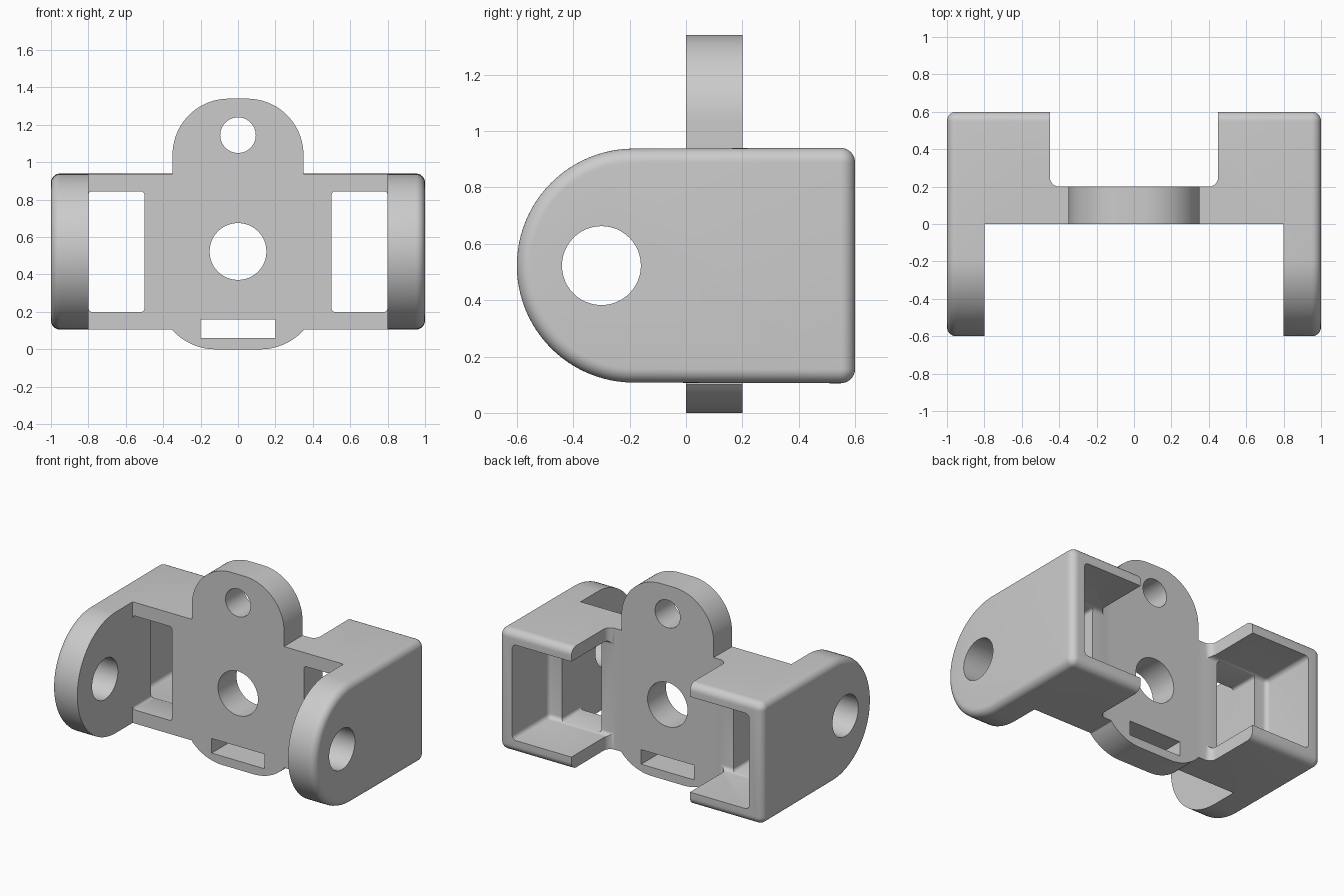
import bpy, bmesh
from math import pi, sin, cos
from mathutils import Matrix, Vector

cube = bpy.data.objects.get("Cube")
if cube:
    bpy.data.objects.remove(cube)

grey = bpy.data.materials.new("light_grey")
grey.use_nodes = True
colour = (0.6, 0.6, 0.6, 1)
grey.diffuse_color = colour
grey.node_tree.nodes["Principled BSDF"].inputs["Base Color"].default_value = colour


def make_object(name, bm):
    bmesh.ops.recalc_face_normals(bm, faces=bm.faces)
    mesh = bpy.data.meshes.new(name)
    bm.to_mesh(mesh)
    bm.free()
    mesh.materials.append(grey)
    obj = bpy.data.objects.new(name, mesh)
    bpy.context.collection.objects.link(obj)
    return obj


def arc(cx, cy, r, start, end, steps):
    return [(cx + r * cos(start + (end - start) * i / steps),
             cy + r * sin(start + (end - start) * i / steps)) for i in range(steps + 1)]


def round_rect(x0, x1, y0, y1, r, steps=6):
    return (arc(x1 - r, y1 - r, r, 0, pi / 2, steps) + arc(x0 + r, y1 - r, r, pi / 2, pi, steps)
            + arc(x0 + r, y0 + r, r, pi, 1.5 * pi, steps) + arc(x1 - r, y0 + r, r, 1.5 * pi, 2 * pi, steps))


def loft(name, rings):
    """Skin a list of equal-length rings of 3D points and cap both ends."""
    bm = bmesh.new()
    loops = [[bm.verts.new(p) for p in ring] for ring in rings]
    for a, b in zip(loops, loops[1:]):
        for i in range(len(a)):
            j = (i + 1) % len(a)
            bm.faces.new((a[i], a[j], b[j], b[i]))
    bm.faces.new(loops[0])
    bm.faces.new(loops[-1])
    return make_object(name, bm)


def prism_y(name, outline, y0, y1):
    return loft(name, [[(x, y, z) for x, z in outline] for y in (y0, y1)])


def combine(target, tool, operation="DIFFERENCE"):
    mod = target.modifiers.new(tool.name, "BOOLEAN")
    mod.operation = operation
    mod.solver = "EXACT"
    mod.object = tool
    bpy.context.view_layer.objects.active = target
    bpy.ops.object.modifier_apply(modifier=mod.name)
    bpy.data.objects.remove(tool)


def block(name, low, high, bevel=0):
    low, high = Vector(low), Vector(high)
    bm = bmesh.new()
    bmesh.ops.create_cube(bm, size=1, matrix=Matrix.Translation((low + high) / 2)
                          @ Matrix.Diagonal((high - low).to_4d()))
    if bevel:
        bmesh.ops.bevel(bm, geom=bm.edges[:], offset=bevel, segments=5, profile=0.5, affect="EDGES")
    return make_object(name, bm)


# Bracket body: side profile swept along x, with rounded outer rims
LOW, HIGH, FILLET = 0.105, 0.94, 0.05
MID = (LOW + HIGH) / 2


def side_profile(x, inset):
    big, small = 0.415 - inset, FILLET + 0.002 - inset
    back = 0.6 - FILLET - 0.002
    pts = (arc(back, HIGH - FILLET - 0.002, small, 0, pi / 2, 8)
           + arc(-0.185, MID, big, pi / 2, 1.5 * pi, 48)
           + arc(back, LOW + FILLET + 0.002, small, 1.5 * pi, 2 * pi, 8))
    return [(x, y, z) for y, z in pts]


steps = [i * pi / 16 for i in range(9)]
rim = [(1 - FILLET + FILLET * sin(a), FILLET * (1 - cos(a))) for a in steps]
body = loft("bracket_body", [side_profile(-x, d) for x, d in reversed(rim)]
            + [side_profile(x, d) for x, d in rim])

# Gap between the front arms, gap between the rear boxes, and the rear cavity
combine(body, block("arm_gap", (-0.8, -1, -1), (0.8, 0, 2)))
gap = [[(x, y, z) for x, y in round_rect(-0.45, 0.45, 0.2, 1, 0.05)] for z in (-1, 2)]
combine(body, loft("rear_gap", gap))
combine(body, block("rear_cavity", (-0.9, 0.2, 0.195), (0.9, 1, 0.85), 0.03))

# Centre plate with rounded lug above and shallow foot below
foot = [(x, z) for x, z in arc(0.12, 0.31, 0.31, 1.5 * pi, 1.5 * pi + 0.832, 12)]
lug = arc(0.05, 1.04, 0.3, 0, pi / 2, 24)
right_half = foot + lug
plate = right_half + [(-x, z) for x, z in reversed(right_half)]
combine(body, prism_y("centre_plate", plate, 0, 0.2), "UNION")

# Windows, strap slot and round holes
for side in (-1, 1):
    x0, x1 = sorted((0.5 * side, 0.8 * side))
    combine(body, prism_y("window", round_rect(x0, x1, 0.2, 0.845, 0.02), -0.1, 0.3))
combine(body, block("strap_slot", (-0.2, -0.1, 0.06), (0.2, 0.3, 0.16)))
for z, r in ((0.523, 0.152), (1.145, 0.095)):
    combine(body, prism_y("plate_hole", arc(0, z, r, 0, 2 * pi, 48)[:-1], -0.1, 0.3))
pin = [[(x, y, z) for y, z in arc(-0.3, MID, 0.14, 0, 2 * pi, 48)[:-1]] for x in (-2, 2)]
combine(body, loft("pin_hole", pin))

# Smooth curves, keep hard edges
bpy.ops.object.select_all(action="DESELECT")
body.select_set(True)
bpy.context.view_layer.objects.active = body
bpy.ops.object.shade_smooth_by_angle(angle=pi / 6)
